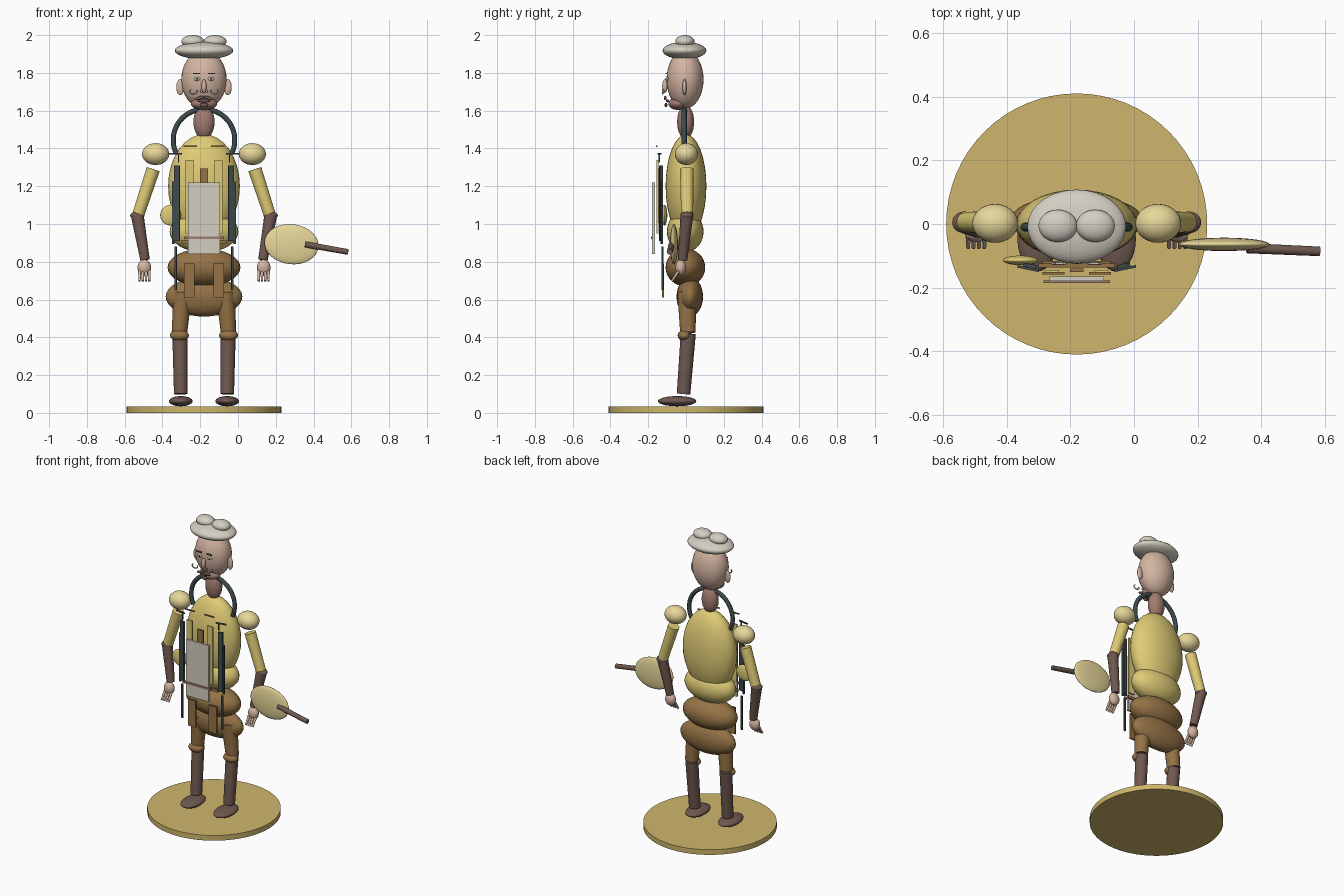
import bpy, math
from mathutils import Vector

if "Cube" in bpy.data.objects:
    bpy.data.objects.remove(bpy.data.objects["Cube"])

CX = -0.18  # body axis; the whole model is centred on x = 0


def material(name, r, g, b):
    m = bpy.data.materials.new(name)
    m.diffuse_color = (r, g, b, 1)
    m.use_nodes = True
    m.node_tree.nodes["Principled BSDF"].inputs["Base Color"].default_value = m.diffuse_color
    return m


YELLOW = material("yellow", .74, .60, .18)
CREAM = material("cream", .80, .68, .32)
SAND = material("sand", .62, .47, .15)
TAN = material("tan", .30, .17, .06)
BROWN = material("brown", .16, .10, .08)
SKIN = material("skin", .66, .46, .36)
BLUSH = material("blush", .35, .20, .16)
WHITE = material("white", .66, .62, .54)
DARK = material("dark", .05, .07, .07)


def finish(name, mat, smooth=True):
    o = bpy.context.object
    o.name = name
    o.data.materials.append(mat)
    if smooth:
        bpy.ops.object.shade_smooth_by_angle(angle=math.radians(40))
    return o


def ball(name, mat, loc, radii, seg=32, tilt=0):
    bpy.ops.mesh.primitive_uv_sphere_add(segments=seg, ring_count=seg // 2, radius=1,
                                         location=(CX + loc[0], loc[1], loc[2]),
                                         rotation=(0, tilt, 0))
    bpy.context.object.scale = radii
    return finish(name, mat)


def limb(name, mat, a, b, ra, rb, seg=24):
    a, b = Vector(a), Vector(b)
    d = b - a
    bpy.ops.mesh.primitive_cone_add(vertices=seg, radius1=ra, radius2=rb, depth=d.length,
                                    location=(a + b) / 2 + Vector((CX, 0, 0)),
                                    rotation=d.to_track_quat('Z', 'Y').to_euler())
    return finish(name, mat)


def panel(name, mat, loc, size, turn=0):
    bpy.ops.mesh.primitive_cube_add(size=1, location=(CX + loc[0], loc[1], loc[2]),
                                    rotation=(0, 0, turn))
    bpy.context.object.scale = size
    return finish(name, mat, False)


def tube(name, mat, points, radius):
    c = bpy.data.curves.new(name, 'CURVE')
    c.dimensions = '3D'
    c.bevel_depth = radius
    c.bevel_resolution = 3
    c.use_fill_caps = True
    s = c.splines.new('POLY')
    s.points.add(len(points) - 1)
    for p, q in zip(s.points, points):
        p.co = (CX + q[0], q[1], q[2], 1)
    c.materials.append(mat)
    o = bpy.data.objects.new(name, c)
    bpy.context.collection.objects.link(o)
    return o


# round base
bpy.ops.mesh.primitive_cylinder_add(vertices=64, radius=.41, depth=.032, location=(CX, 0, .019))
bpy.context.object.location.z = .0175
bpy.context.object.scale.z = .035 / .032
finish("base", SAND)

# trunk
ball("lower_hips", TAN, (0, .02, .615), (.203, .07, .105))
ball("upper_hips", TAN, (0, -.003, .77), (.193, .105, .10))
ball("waist", YELLOW, (0, -.004, .96), (.182, .097, .11))
ball("torso", YELLOW, (0, 0, 1.20), (.19, .108, .275))
ball("neck", BLUSH, (0, -.002, 1.54), (.056, .045, .09))

# head and hat
ball("head", SKIN, (0, -.005, 1.765), (.12, .098, .155))
ball("jaw", BLUSH, (0, -.043, 1.637), (.07, .05, .033))
ball("hat_brim", WHITE, (0, -.008, 1.918), (.155, .116, .046))

# face details
ball("nose", SKIN, (0, -.112, 1.73), (.013, .014, .036), 16)
ball("mouth", BROWN, (0, -.098, 1.652), (.035, .008, .008), 16)
ball("chin_tuft", BROWN, (0, -.106, 1.63), (.022, .008, .012), 16)

# collar hose
arc = [math.radians(-25 + 230 * i / 32) for i in range(33)]
tube("collar_hose", DARK, [(.163 * math.cos(t), -.01, 1.445 + .163 * math.sin(t)) for t in arc], .014)

for s in (-1, 1):
    side = "left_" if s < 0 else "right_"
    # hat tops, ears, eyes, brows, moustache
    ball(side + "hat_top", WHITE, (s * .059, -.006, 1.966), (.061, .051, .034))
    ball(side + "ear", SKIN, (s * .126, -.008, 1.725), (.021, .011, .043), 16)
    ball(side + "eye", WHITE, (s * .037, -.098, 1.768), (.017, .008, .010), 16)
    ball(side + "pupil", DARK, (s * .037, -.105, 1.768), (.006, .004, .006), 12)
    panel(side + "brow", BROWN, (s * .039, -.105, 1.797), (.036, .008, .007))
    ball(side + "nostril", SKIN, (s * .014, -.118, 1.703), (.007, .007, .007), 12)
    ball(side + "moustache", BROWN, (s * .024, -.110, 1.667), (.028, .008, .009), 16, s * .25)
    tube(side + "moustache_curl", WHITE,
         [(s * (.056 + .02 * math.cos(t)), -.124, 1.703 + .014 * math.sin(t))
          for t in [math.radians(150 + 20 * i) for i in range(14)]], .004)
    # legs
    ball(side + "shoe", BROWN, (s * .123, -.047, .062), (.063, .102, .027))
    limb(side + "shin", BROWN, (s * .123, -.013, .10), (s * .128, .012, .42), .036, .040)
    ball(side + "knee", TAN, (s * .13, -.008, .41), (.05, .036, .03))
    limb(side + "thigh", TAN, (s * .13, .010, .425), (s * .112, .004, .64), .041, .05)
    # arms
    ball(side + "shoulder", CREAM, (s * .256, .002, 1.37), (.072, .061, .058))
    limb(side + "upper_arm", YELLOW, (s * .269, .004, 1.29), (s * .346, .006, 1.055), .036, .032)
    ball(side + "elbow", BROWN, (s * .353, .005, 1.045), (.038, .034, .022))
    limb(side + "forearm", BROWN, (s * .354, .005, 1.05), (s * .312, -.018, .81), .034, .025)
    ball(side + "hand", SKIN, (s * .316, -.028, .77), (.036, .028, .042), 24)
    for i in range(4):
        x = s * (.29 + .017 * i)
        limb(side + "finger", SKIN, (x, -.04, .75), (x, -.074, .698), .008, .006, 10)
    # chest straps and apron strips
    panel(side + "apron_strap", YELLOW, (s * .077, -.150, 1.145), (.043, .010, .39))
    panel(side + "lower_strap", TAN, (s * .078, -.122, .70), (.058, .012, .18))
    panel(side + "coat_edge", DARK, (s * .143, -.133, 1.11), (.032, .014, .40), s * .2)
    panel(side + "coat_trim", DARK, (s * .163, -.128, 1.06), (.010, .010, .33), s * .2)
    panel(side + "coat_tail", DARK, (s * .15, -.125, .765), (.012, .008, .23), s * .2)
    panel(side + "collar_bar", TAN, (s * .073, -.155, 1.411), (.07, .008, .007))
    panel(side + "shoulder_bar", DARK, (s * .152, -.140, 1.373), (.07, .008, .008), s * .2)
    panel(side + "strap_pin", DARK, (s * .135, -.142, 1.35), (.007, .008, .05))

# apron
panel("centre_strap", TAN, (0, -.145, 1.15), (.043, .010, .29))
panel("apron_board", WHITE, (0, -.172, 1.03), (.172, .015, .38))
panel("apron_band", BLUSH, (0, -.181, .928), (.21, .008, .014))
panel("apron_tie", TAN, (0, -.130, .905), (.24, .012, .018))

# side pouch and paddle
ball("pouch", YELLOW, (-.176, -.114, 1.047), (.056, .015, .055))
ball("paddle", CREAM, (.463, -.064, .893), (.144, .021, .106), 32, .12)
limb("paddle_handle", BROWN, (.535, -.076, .892), (.763, -.086, .852), .016, .015)
